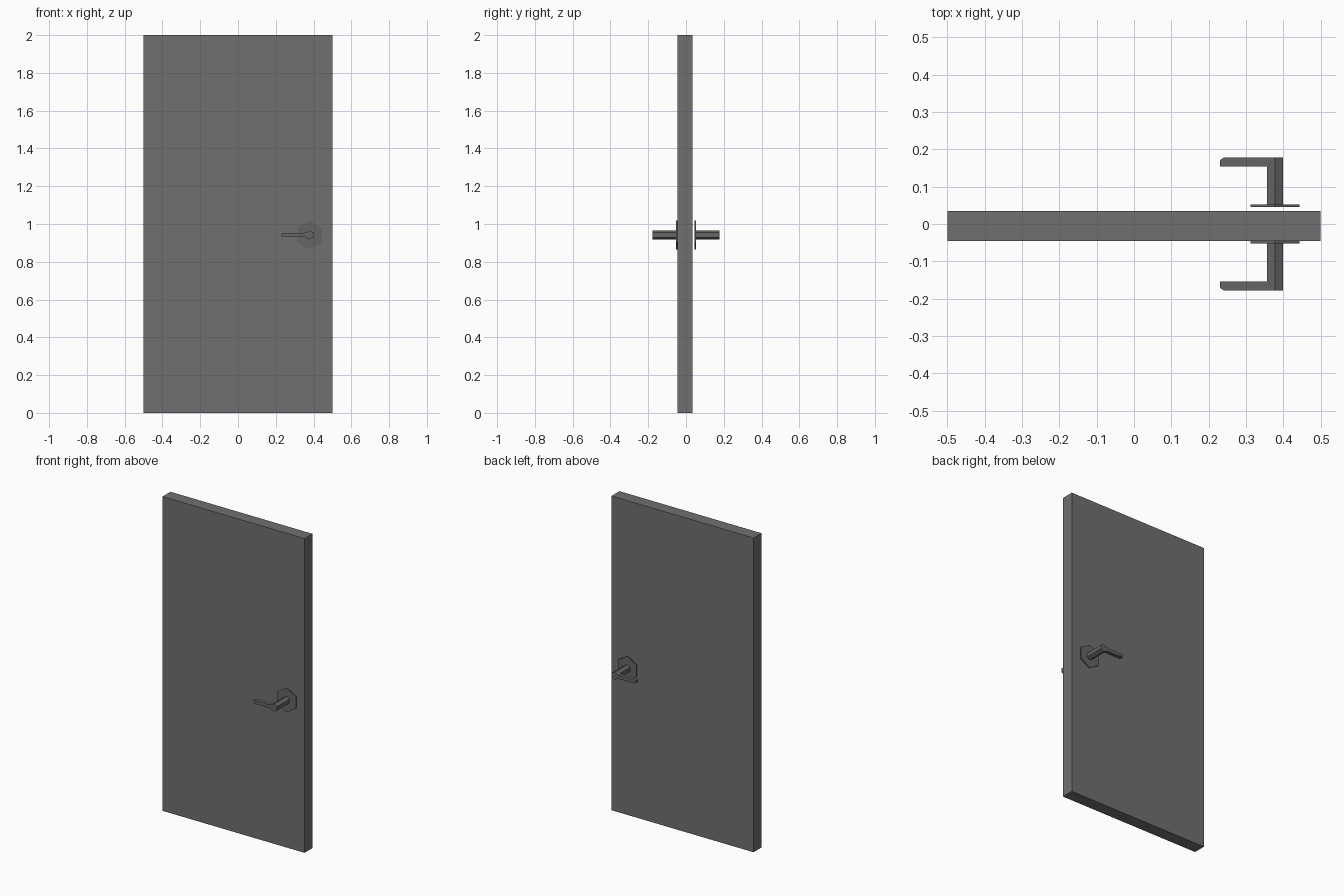
import bpy, bmesh, math
from mathutils import Vector

if "Cube" in bpy.data.objects:
    bpy.data.objects.remove(bpy.data.objects["Cube"])

CX, CZ = 0.378, 0.942   # handle axis


def material(name, value):
    m = bpy.data.materials.new(name)
    m.diffuse_color = (value, value, value, 1)
    m.use_nodes = True
    m.node_tree.nodes["Principled BSDF"].inputs["Base Color"].default_value = m.diffuse_color
    return m


door_dark = material("door_dark", 0.16)
metal_dark = material("metal_dark", 0.13)


def finish(name, bm, mat, mirror=False):
    bmesh.ops.recalc_face_normals(bm, faces=bm.faces)
    me = bpy.data.meshes.new(name)
    bm.to_mesh(me)
    bm.free()
    me.materials.append(mat)
    ob = bpy.data.objects.new(name, me)
    bpy.context.collection.objects.link(ob)
    if mirror:
        m = ob.modifiers.new("other_side", 'MIRROR')
        m.use_axis = (False, True, False)
        m.use_mirror_merge = False
    return ob


def hex_prism(radius, ys):
    """Point-up hexagonal prism along y, with a ring at each y in ys."""
    bm = bmesh.new()
    ring = [bm.verts.new((CX + radius * math.sin(i * math.pi / 3), ys[0],
                          CZ + radius * math.cos(i * math.pi / 3))) for i in range(6)]
    cap = bm.faces.new(ring)
    bm.faces.new([bm.verts.new(v.co) for v in ring])
    for a, b in zip(ys, ys[1:]):
        cap = bmesh.ops.extrude_discrete_faces(bm, faces=[cap])["faces"][0]
        bmesh.ops.translate(bm, verts=cap.verts, vec=(0, b - a, 0))
    bmesh.ops.remove_doubles(bm, verts=bm.verts, dist=1e-5)
    return bm


# Door slab
bm = bmesh.new()
bmesh.ops.create_cube(bm, size=1)
bmesh.ops.scale(bm, verts=bm.verts, vec=(1.0, 0.08, 2.0))
bmesh.ops.translate(bm, verts=bm.verts, vec=(0, -0.005, 1.0))
finish("door_slab", bm, door_dark)

# Hexagonal backing plates, both sides
finish("handle_plate", hex_prism(0.076, [0.0455, 0.052]), metal_dark, mirror=True)

# Stem with the lever extruded from its inner face, both sides
bm = hex_prism(0.0245, [0.05, 0.154, 0.178])
bmesh.ops.recalc_face_normals(bm, faces=bm.faces)
face = next(f for f in bm.faces
            if f.normal.x < -0.9 and f.calc_center_median().y > 0.154)
# Each ring: x, half height, outer y
for x, half_z, outer_y in ((0.345, 0.011, 0.178), (0.241, 0.011, 0.178), (0.231, 0.008, 0.172)):
    face = bmesh.ops.extrude_discrete_faces(bm, faces=[face])["faces"][0]
    for v in face.verts:
        v.co = Vector((x, outer_y if v.co.y > 0.165 else 0.154,
                       CZ + math.copysign(half_z, v.co.z - CZ)))
finish("lever_handle", bm, metal_dark, mirror=True)
